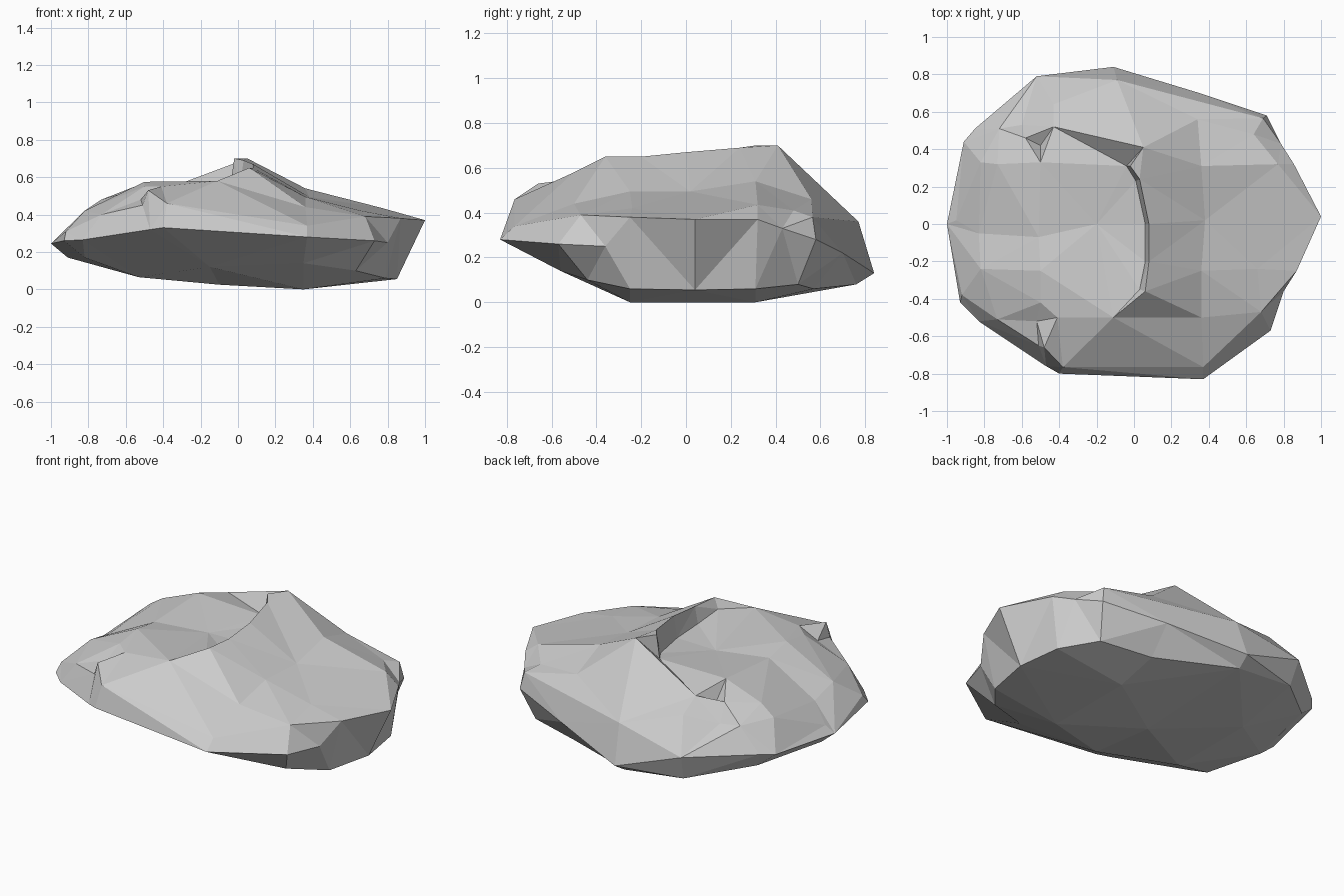
import bpy, bmesh
from mathutils import Vector
from mathutils.geometry import delaunay_2d_cdt

# Outer rim, counter-clockwise from the right-hand tip
rim = [(1, .04, .37), (.855, .32, .37), (.785, .43, .33), (.71, .58, .28), (.35, .70, .22),
       (-.11, .84, .13), (-.52, .79, .27), (-.85, .51, .27), (-.91, .44, .26), (-1, 0, .245),
       (-.93, -.42, .26), (-.83, -.52, .265), (-.47, -.76, .32), (-.40, -.80, .33),
       (.37, -.83, .28), (.73, -.57, .26), (.80, -.36, .25), (.87, -.25, .38)]

# Creases: ridge crest, step at its foot, front lip, back lip, chipped back corner
crest = [(-.11, -.5, .58), (.06, -.36, .65), (.08, -.2, .65), (.08, 0, .67),
         (.03, .24, .69), (-.02, .31, .70), (.05, .41, .70)]
foot = [(-.11, -.5, .58), (.03, -.35, .59), (.06, -.2, .55), (.06, 0, .54),
        (.01, .23, .55), (-.04, .31, .56)]
front_lip = [(-.5, -.42, .55), (-.41, -.5, .55), (-.48, -.66, .53), (-.38, -.765, .46),
             (.37, -.765, .34), (.68, -.47, .39), (.87, -.25, .38)]
back_lip = [(-.52, .79, .27), (-.09, .77, .36), (.69, .565, .38), (.64, .48, .41),
            (.77, .32, .435), (.855, .32, .37)]
back_chip = [(-.91, .44, .26), (-.72, .51, .41), (-.58, .46, .50), (-.5, .33, .57),
             (-.43, .52, .52), (-.43, .64, .45)]
creases = [crest, foot, front_lip, back_lip, back_chip]

# Broad faces: left plateau, chipped hollows, right slope
faces = [(-.5, -.25, .575), (-.82, -.24, .42), (-.82, .33, .42), (-.92, -.38, .31),
         (-.95, .02, .29), (-.83, -.05, .38), (-.51, -.07, .545), (-.2, 0, .535),
         (-.73, .32, .48), (-.73, -.51, .40), (-.52, -.52, .48), (-.51, -.65, .45),
         (-.60, .53, .40), (-.5, .42, .47), (.36, .31, .54), (.38, .02, .495),
         (.36, -.25, .495), (.36, -.5, .44), (.34, .56, .46), (.66, -.24, .42)]

# Underside, from the outer chamfer to the flat middle
base = [(.85, .04, .055), (.81, .31, .06), (.79, -.25, .06), (.63, -.44, .10), (.66, .5, .08),
        (.35, .31, 0), (.35, -.25, 0), (.35, -.56, .14), (.35, .57, .06), (-.12, .76, .08),
        (-.1, 0, .025), (-.15, -.5, .12), (-.53, .3, .065), (-.53, -.25, .065),
        (-.5, .74, .12), (-.81, .47, .18), (-.91, 0, .17), (-.82, -.35, .17)]


def add_shell(bm, inner, lines=()):
    """Triangulate inside the rim through the points, keeping the crease lines."""
    pts = list(dict.fromkeys(rim + inner + [p for line in lines for p in line]))
    edges = [(pts.index(a), pts.index(b)) for line in lines for a, b in zip(line, line[1:])]
    verts, _, tris, origin, _, _ = delaunay_2d_cdt(
        [Vector(p[:2]) for p in pts], edges, [list(range(len(rim)))], 1, 1e-5)
    made = []
    for v, src in zip(verts, origin):
        z = pts[src[0]][2] if src else .4
        made.append(bm.verts.new((v.x, v.y, z)))
    for t in tris:
        bm.faces.new([made[i] for i in t])


# One closed boulder: upper and lower shells welded at the rim
bm = bmesh.new()
add_shell(bm, faces, creases)
add_shell(bm, base)
bmesh.ops.remove_doubles(bm, verts=bm.verts, dist=.002)
bmesh.ops.recalc_face_normals(bm, faces=bm.faces)
mesh = bpy.data.meshes.new("boulder")
bm.to_mesh(mesh)
bm.free()
bpy.context.collection.objects.link(bpy.data.objects.new("boulder", mesh))
